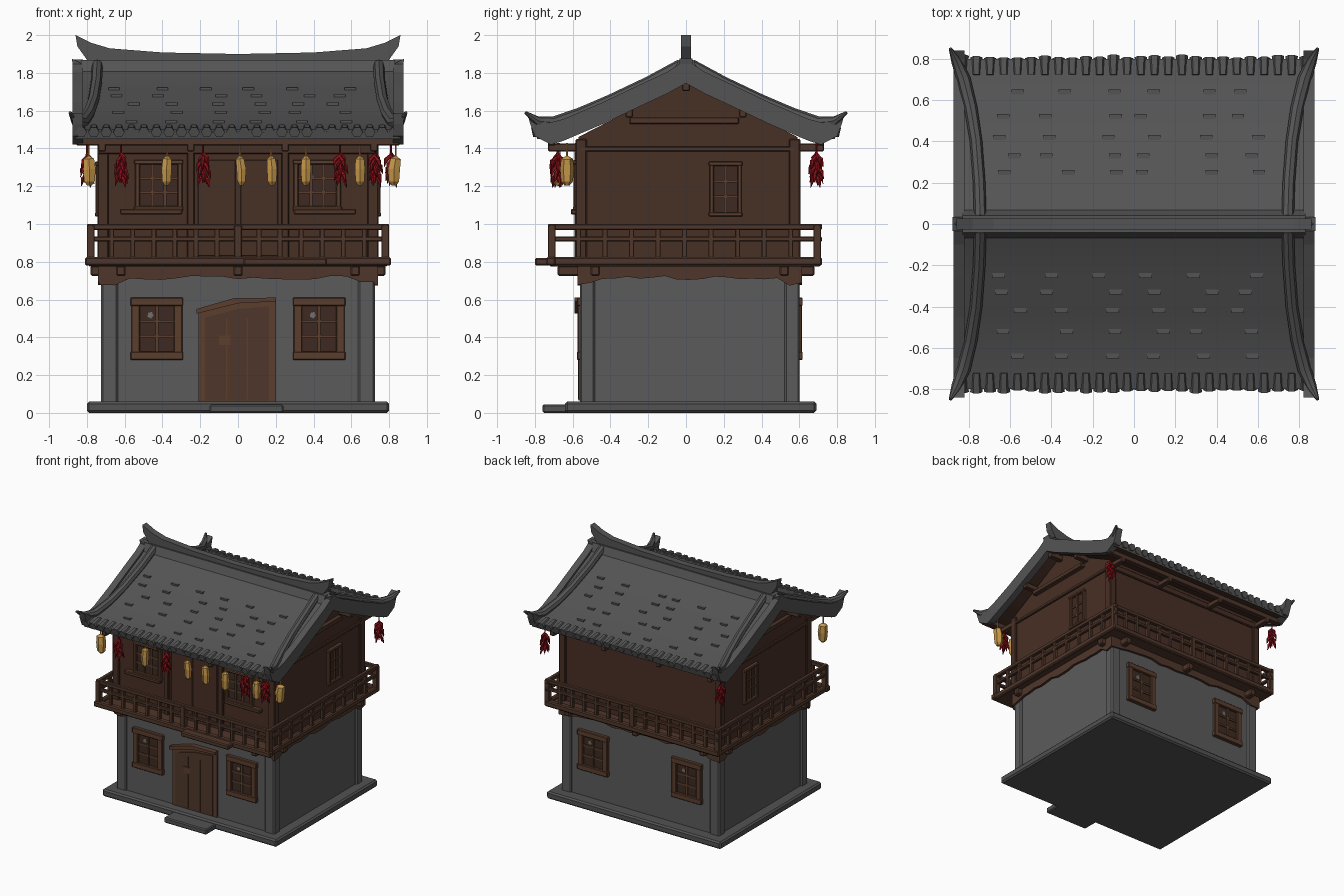
import bpy, bmesh, math, random
from mathutils import Vector, Matrix

if "Cube" in bpy.data.objects:
    bpy.data.objects.remove(bpy.data.objects["Cube"])
random.seed(4)

def material(name, rgb):
    m = bpy.data.materials.new(name)
    m.diffuse_color = (*rgb, 1)
    m.use_nodes = True
    m.node_tree.nodes["Principled BSDF"].inputs["Base Color"].default_value = m.diffuse_color
    return m

PLASTER = material("grey plaster", (0.105, 0.105, 0.105))
STONE = material("base stone", (0.085, 0.085, 0.085))
TILE = material("roof tile", (0.088, 0.088, 0.088))
WOOD = material("dark wall wood", (0.064, 0.029, 0.018))
BEAM = material("beam wood", (0.078, 0.037, 0.023))
FRAME = material("frame wood", (0.105, 0.048, 0.027))
PANE = material("dark pane", (0.048, 0.023, 0.015))
PAPER = material("torn paper grey", (0.16, 0.16, 0.16))
CORN = material("corn yellow", (0.58, 0.32, 0.07))
RED = material("pepper red", (0.27, 0.006, 0.010))

def finish(bm, name, *mats, bevel=0, smooth=False, rule=None):
    bmesh.ops.recalc_face_normals(bm, faces=bm.faces)
    if rule:
        bm.normal_update()
        for f in bm.faces:
            f.material_index = rule(f)
    me = bpy.data.meshes.new(name)
    bm.to_mesh(me)
    bm.free()
    ob = bpy.data.objects.new(name, me)
    bpy.context.collection.objects.link(ob)
    for m in mats:
        me.materials.append(m)
    if bevel:
        b = ob.modifiers.new("worn edges", 'BEVEL')
        b.width, b.segments = bevel, 1
    if smooth:
        bpy.ops.object.select_all(action='DESELECT')
        bpy.context.view_layer.objects.active = ob
        ob.select_set(True)
        bpy.ops.object.shade_smooth_by_angle(angle=math.radians(40))
    return ob

def box(bm, x0, x1, y0, y1, z0, z1, mat=Matrix()):
    m = Matrix.Translation(((x0+x1)/2, (y0+y1)/2, (z0+z1)/2)) @ Matrix.Diagonal((x1-x0, y1-y0, z1-z0, 1))
    bmesh.ops.create_cube(bm, size=1, matrix=mat @ m)

def boxes(name, mat, rows, bevel=0.006):
    bm = bmesh.new()
    for r in rows:
        box(bm, *r)
    return finish(bm, name, mat, bevel=bevel)

def prism(bm, pts, a, b, axis, mat=Matrix()):
    # outline in (y, z) pushed along x, or in (x, z) pushed along y
    put = (lambda p, t: (t, p[0], p[1])) if axis == 'x' else (lambda p, t: (p[0], t, p[1]))
    A = [bm.verts.new(mat @ Vector(put(p, a))) for p in pts]
    B = [bm.verts.new(mat @ Vector(put(p, b))) for p in pts]
    bm.faces.new(A)
    bm.faces.new(B[::-1])
    for i in range(len(pts)):
        j = (i + 1) % len(pts)
        bm.faces.new((A[i], B[i], B[j], A[j]))

def tube(bm, pts, radii, n=6):
    pts = [Vector(p) for p in pts]
    rings = []
    for i, p in enumerate(pts):
        t = (pts[min(i+1, len(pts)-1)] - pts[max(i-1, 0)]).normalized()
        s = t.cross(Vector((0, 0, 1)) if abs(t.z) < 0.9 else Vector((1, 0, 0))).normalized()
        u = s.cross(t)
        rings.append([bm.verts.new(p + radii[i]*(s*math.cos(k*math.tau/n) + u*math.sin(k*math.tau/n))) for k in range(n)])
    for R, S in zip(rings, rings[1:]):
        for k in range(n):
            bm.faces.new((R[k], R[(k+1) % n], S[(k+1) % n], S[k]))
    bm.faces.new(rings[0])
    bm.faces.new(rings[-1])

# Base slab with front step, ground floor walls and corner piers
boxes("base_slab", STONE, [(-.8, .8, -.64, .69, 0, .06)], .012)
boxes("front_step", STONE, [(-.15, .24, -.76, -.6, 0, .045)], .008)
boxes("ground_walls", PLASTER, [(-.71, .71, -.55, .59, .05, .77)])
boxes("corner_piers", PLASTER, [(sx*.68-.045, sx*.68+.045, y-.04, y+.04, .05, .77) for sx in (-1, 1) for y in (-.522, .562)], .01)

# Upper floor: gabled timber box with posts
bm = bmesh.new()
prism(bm, [(-.57, .74), (.59, .74), (.59, 1.46), (.01, 1.76), (-.57, 1.46)], -.73, .73, 'x')
finish(bm, "upper_walls", WOOD)
posts = [(sx*.715-.03, sx*.715+.03, y-.03, y+.03, .8, 1.45) for sx in (-1, 1) for y in (-.555, .575)]
posts += [(x-.02, x+.02, -.59, -.56, .8, 1.42) for x in (-.25, .25)]
posts += [(-.74, .74, -.59, -.56, 1.37, 1.43), (-.74, .74, .58, .605, 1.38, 1.43)]
boxes("upper_posts", WOOD, posts)
boxes("upper_doors", WOOD, [(x-.1, x+.1, -.578, -.565, .83, 1.34) for x in (-.112, .112)], .004)

# Ragged wooden skirt below the balcony, one wavy band per wall
bm = bmesh.new()
def skirt(a, b):
    n = 18
    low = [(a+(b-a)*i/n, (.685 if i in (0, 1, n-1, n) else .715) + random.uniform(-.012, .012)) for i in range(n+1)]
    return [(b, .79), (a, .79)] + low
for y in (-.575, .595):
    prism(bm, skirt(-.735, .735), y, y+.02, 'y')
for x in (-.74, .72):
    prism(bm, skirt(-.575, .615), x, x+.02, 'x')
finish(bm, "wall_skirt", BEAM)

# Balcony deck, edge beams and brackets
boxes("balcony_deck", BEAM, [(-.79, .79, -.72, .71, .775, .805)], .004)
boxes("deck_edge_beams", BEAM, [(-.81, .81, -.74, -.69, .78, .825), (-.80, .80, .67, .72, .78, .825),
      (-.80, -.76, -.72, .71, .78, .825), (.76, .80, -.72, .71, .78, .825), (.03, .47, -.8, -.72, .78, .82)], .008)
br = [(x-.025, x+.025, y0, y1, .725, .78) for x in (-.62, 0, .62) for y0, y1 in ((-.68, -.55), (.59, .68))]
br += [(sx*.745-.035, sx*.745+.035, y-.025, y+.025, .725, .78) for sx in (-1, 1) for y in (-.48, .52)]
boxes("balcony_brackets", BEAM, br, .008)

# Balcony railing
rails, bars = [], []
for z, r in ((.985, .016), (.92, .013)):
    rails += [(-.80, .80, y-r, y+r, z-r, z+r) for y in (-.71, .695)]
    rails += [(x-r, x+r, -.73, .72, z-r, z+r) for x in (-.78, .78)]
for i in range(15):
    x, w = -.78 + 1.56*i/14, (.02 if i % 7 == 0 else .013)
    bars += [(x-w, x+w, y-w, y+w, .81, .985+w/3) for y in (-.71, .695)]
for i in range(1, 10):
    y = -.71 + 1.405*i/10
    bars += [(x-.013, x+.013, y-.013, y+.013, .81, .985) for x in (-.78, .78)]
boxes("balcony_rails", BEAM, rails, .005)
boxes("balcony_balusters", BEAM, bars, .003)

# Windows: local x along the wall, local -y pointing out of it
def window(name, mat, w, z0, z1, t=.045, cols=2, rows=3, torn=True):
    h = w/2
    bm = bmesh.new()
    for x in (-h, h-t):
        box(bm, x, x+t, -.025, .01, z0, z1, mat)
    for z in (z0, z1-t):
        box(bm, -h-.005, h+.005, -.028, .01, z, z+t, mat)
    finish(bm, name + "_frame", FRAME, bevel=.005)
    bm = bmesh.new()
    for i in range(1, cols):
        x = -h+t + (w-2*t)*i/cols
        box(bm, x-.008, x+.008, -.018, .005, z0+t, z1-t, mat)
    for i in range(1, rows):
        z = z0+t + (z1-z0-2*t)*i/rows
        box(bm, -h+t, h-t, -.015, .005, z-.007, z+.007, mat)
    finish(bm, name + "_lattice", FRAME)
    bm = bmesh.new()
    box(bm, -h+t/2, h-t/2, -.007, .002, z0+t/2, z1-t/2, mat)
    finish(bm, name + "_pane", PANE)
    if torn:
        bm = bmesh.new()
        prism(bm, [(-.05, z1-.1), (-.03, z1-.11), (-.018, z1-.095), (-.025, z1-.075), (-.045, z1-.08)], -.0085, -.004, 'y', mat)
        finish(bm, name + "_torn_paper", PAPER)

def wall_at(x, y, deg):
    return Matrix.Translation((x, y, 0)) @ Matrix.Rotation(math.radians(deg), 4, 'Z')

for s, side in ((-1, "left"), (1, "right")):
    window("front_window_" + side, wall_at(s*.43, -.55, 0), .27, .28, .61)
    window("back_window_" + side, wall_at(s*.43, .59, 180), .27, .28, .61)
    window("upper_window_" + side, wall_at(s*.42, -.57, 0), .25, 1.07, 1.34, .025, 3, 3, s > 0)
    window("gable_window_" + side, wall_at(s*.73, .21, s*90), .17, 1.04, 1.33, .022, 2, 3, False)
boxes("upper_sills", BEAM, [(x-.165, x+.165, -.61, -.56, 1.05, 1.08) for x in (-.46, .46)])

# Crooked front door
outline = [(-.21, .06), (.2, .06), (.2, .6), (0, .585), (-.21, .53)]
bm = bmesh.new()
prism(bm, outline, -.562, -.54, 'y')
finish(bm, "door_surround", FRAME)
bm = bmesh.new()
prism(bm, [(-.175, .065), (.165, .065), (.165, .565), (0, .55), (-.175, .505)], -.569, -.55, 'y')
finish(bm, "door_leaf", BEAM)
bm = bmesh.new()
prism(bm, [(-.22, .525), (0, .58), (.2, .59), (.2, .61), (-.02, .608), (-.22, .55)], -.59, -.54, 'y')
finish(bm, "door_lintel", FRAME)
boxes("door_battens", FRAME, [(x-.004, x+.004, -.573, -.565, .07, .5) for x in (-.06, .05)] + [(-.1, -.04, -.574, -.565, .36, .41)], 0)

# Roof slab with hollow-curved slopes, underside in wood
half = [(0, 1.85), (.1, 1.785), (.25, 1.715), (.45, 1.62), (.65, 1.535), (.80, 1.50)]
def roof_z(y):
    y = abs(y)
    for (a, za), (b, zb) in zip(half, half[1:]):
        if y <= b:
            return za + (zb-za)*(y-a)/(b-a)
    return half[-1][1]
top = [(-y, z) for y, z in half[:0:-1]] + half
bm = bmesh.new()
prism(bm, top + [(y*.985, z-.075 if abs(y) < .7 else z-.05) for y, z in top[::-1]], -.86, .86, 'x')
finish(bm, "roof_slab", TILE, WOOD, smooth=True, rule=lambda f: int(f.normal.z < -.4))

# Eave tile ends and scattered tile lips
bm = bmesh.new()
for s in (-1, 1):
    for i in range(26):
        x, d = -.83 + 1.66*i/25, random.uniform(0, .015)
        tube(bm, [(x, s*.72, roof_z(.72)-.012), (x, s*(.80+d), 1.485)], [.024, .03], 6)
finish(bm, "eave_tiles", TILE)
bm = bmesh.new()
for s in (-1, 1):
    for y in (.25, .33, .42, .52, .64):
        for i in range(6):
            x, z = -.6 + .23*i + random.uniform(-.06, .06), roof_z(y)
            box(bm, x-.03, x+.03, s*y-.012, s*y+.012, z-.012, z+.008)
finish(bm, "loose_tile_lips", TILE)

# Gable verges with upturned ends, and curved corner ridges
verge = [(y, z+.02) for y, z in half[:5]] + [(.73, 1.535), (.80, 1.56), (.84, 1.585), (.825, 1.53), (.80, 1.465), (.715, 1.42)]
verge += [(y, z-.095) for y, z in half[4:0:-1]] + [(0, 1.745)]
bm = bmesh.new()
for sx in (-1, 1):
    for sy in (-1, 1):
        prism(bm, [(sy*y, z) for y, z in verge], sx*.82, sx*.875, 'x')
finish(bm, "gable_verges", TILE)
bm = bmesh.new()
for sx in (-1, 1):
    for sy in (-1, 1):
        path = [(.745, .03), (.75, .2), (.765, .4), (.79, .56), (.825, .70)]
        pts = [(sx*x, sy*y, roof_z(y)+.012) for x, y in path] + [(sx*.86, sy*.79, 1.545), (sx*.89, sy*.85, 1.59)]
        tube(bm, pts, [.03, .03, .03, .032, .034, .026, .008], 8)
finish(bm, "corner_ridges", TILE, smooth=True)

# Main ridge rising to horns
right = [(.4, 1.908), (.68, 1.93), (.78, 1.96), (.86, 2.0), (.85, 1.94), (.80, 1.87), (.74, 1.82)]
bm = bmesh.new()
prism(bm, right + [(-x, z) for x, z in right[::-1]] + [(0, 1.90)], -.027, .027, 'y')
for s in (-1, 1):
    prism(bm, [(s*.8, 1.80), (s*.81, 1.84), (s*.88, 1.875), (s*.87, 1.82)], -.035, .035, 'y')
prism(bm, [(-.07, 1.80), (-.04, 1.868), (.04, 1.868), (.07, 1.80)], -.83, .83, 'x')
finish(bm, "main_ridge", TILE)

# Eave purlins, cantilever beams and gable ties
beams = [(-.855, .855, y-.02, y+.02, 1.415, 1.46) for y in (-.71, .71)]
beams += [(-.84, .84, y-.02, y+.02, z-.045, z) for y, z in ((0, 1.75), (-.3, 1.61), (.3, 1.61))]
for x in (-.72, -.25, .25, .72):
    beams += [(x-.02, x+.02, a, b, 1.385, 1.425) for a, b in ((-.73, -.55), (.57, .73))]
for s in (-1, 1):
    beams += [(s*.74-.025, s*.74+.025, -.3, .28, 1.53, 1.565), (s*.735-.01, s*.735+.01, -.56, .58, 1.385, 1.41)]
boxes("roof_beams", BEAM, beams, .005)

# Hanging corn bundles
bm = bmesh.new()
for x, y, r in ((-.79, -.67, .038), (-.375, -.68, .031), (.01, -.68, .029), (.175, -.68, .031), (.36, -.68, .031), (.645, -.68, .031), (.835, -.63, .037)):
    d = random.uniform(-.01, .01)
    tube(bm, [(x, y, 1.43), (x, y, 1.36), (x, y, 1.345), (x+d, y, 1.29), (x+d, y, 1.225), (x+d, y, 1.205)],
         [.004, .006, r*.85, r, r*.85, r*.4], 6)
finish(bm, "corn_bundles", CORN)

# Hanging pepper strings
bm = bmesh.new()
for x, y in ((-.62, -.68), (-.185, -.68), (.54, -.68), (.725, -.68), (.81, .69), (-.80, .69)):
    tube(bm, [(x, y, 1.43), (x, y, 1.22)], [.005, .005], 4)
    for k in range(14):
        a, z = k*2.4 + x, 1.375 - .009*k
        r = .03 + .012*(k % 3)/2
        c, s = math.cos(a), math.sin(a)
        tube(bm, [(x, y, z), (x+c*r*.7, y+s*r*.7, z-.025), (x+c*r, y+s*r, z-.065)], [.008, .013, .002], 5)
finish(bm, "pepper_strings", RED)
